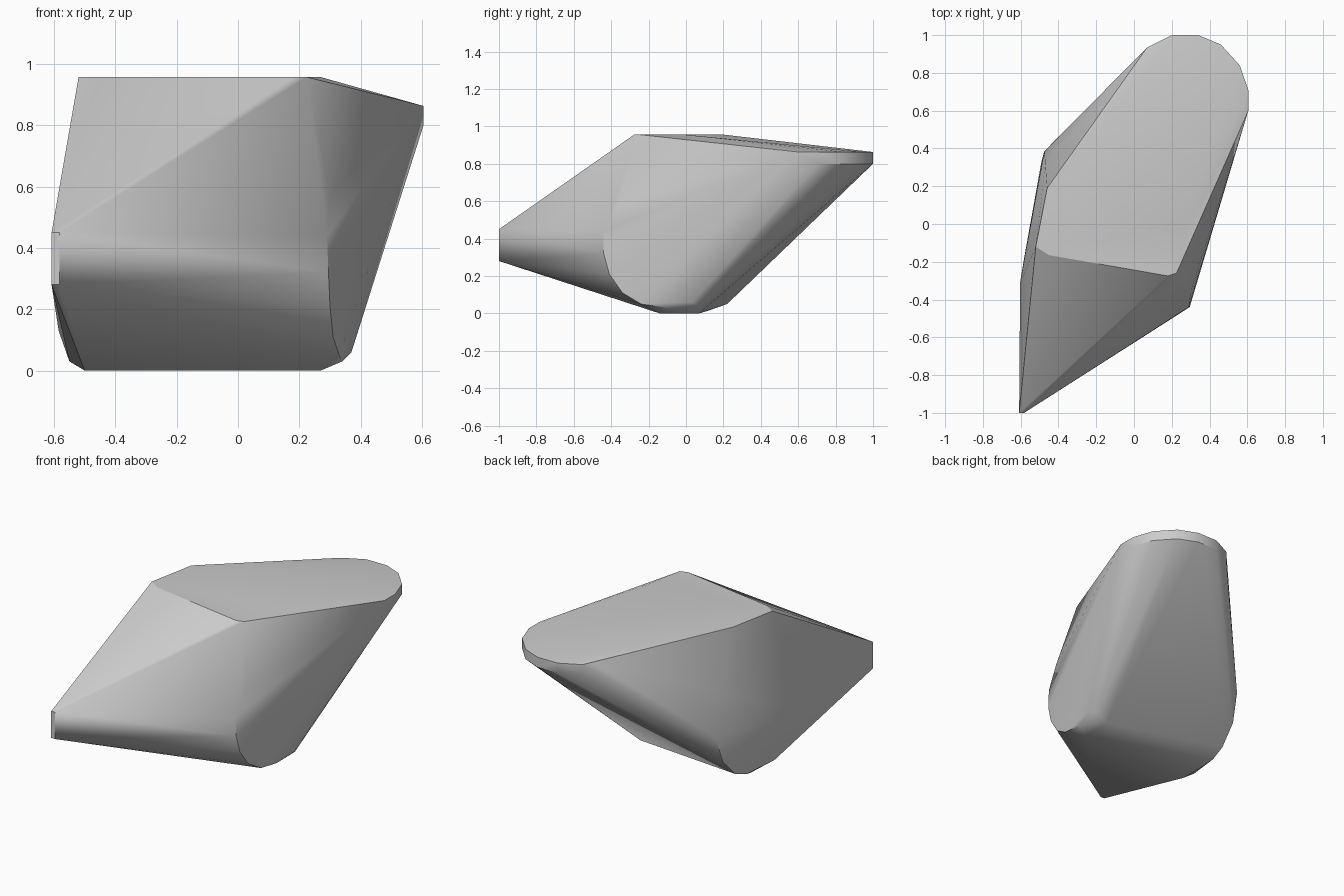
import bpy, bmesh, math

cube = bpy.data.objects.get("Cube")
if cube:
    bpy.data.objects.remove(cube, do_unlink=True)

grey = bpy.data.materials.new("stone_grey")
grey.use_nodes = True
colour = (0.6, 0.6, 0.6, 1)
grey.diffuse_color = colour
grey.node_tree.nodes["Principled BSDF"].inputs["Base Color"].default_value = colour

# Flat top and flat underside
top = [(x, y, 0.957) for x, y in
       [(-.52, -.12), (-.45, -.165), (.18, -.275), (.225, -.26), (.27, -.02), (-.46, .19)]]
base = [(x, y, 0) for x in (-.5, .27) for y in (-.14, .07)]

# Narrow front tip
tip = [(x, -1, z) for x in (-.608, -.582) for z in (.28, .45)]

# Rounded overhanging rim at the back
outline = [(.07, .935), (.2, 1), (.34, 1), (.46, .95), (.56, .84), (.605, .71)]
rim = [(x, y, z) for x, y in outline for z in (.8, .863)]
rim += [(.605, .6, .863), (.03, .885, .863)]

# Curved edge of the two side faces
right_edge = [(.3, -.36, .58), (.29, -.44, .44), (.295, -.44, .32), (.3, -.41, .21),
              (.31, -.34, .11), (.33, -.24, .05), (.34, -.1, .03), (.37, .03, .06),
              (.35, .07, .04)]
left_edge = [(-.47, .32, .6), (-.475, .385, .34), (-.49, .33, .165), (-.5, .22, .05),
             (-.51, .12, .015), (-.55, -.1, .03), (-.585, -.2, .13), (-.603, -.31, .27)]

# Wrap all profiles in one faceted body
bm = bmesh.new()
for p in top + base + tip + rim + right_edge + left_edge:
    bm.verts.new(p)
hull = bmesh.ops.convex_hull(bm, input=bm.verts[:])
loose = {g for g in hull["geom_interior"] + hull["geom_unused"]
         if isinstance(g, bmesh.types.BMVert)}
bmesh.ops.delete(bm, geom=list(loose), context='VERTS')
bmesh.ops.dissolve_limit(bm, angle_limit=math.radians(1), verts=bm.verts[:], edges=bm.edges[:])
bmesh.ops.recalc_face_normals(bm, faces=bm.faces[:])
mesh = bpy.data.meshes.new("stone_body")
bm.to_mesh(mesh)
bm.free()
mesh.materials.append(grey)

body = bpy.data.objects.new("stone_body", mesh)
bpy.context.collection.objects.link(body)
bpy.context.view_layer.objects.active = body
body.select_set(True)
bpy.ops.object.shade_smooth_by_angle(angle=math.radians(30))
